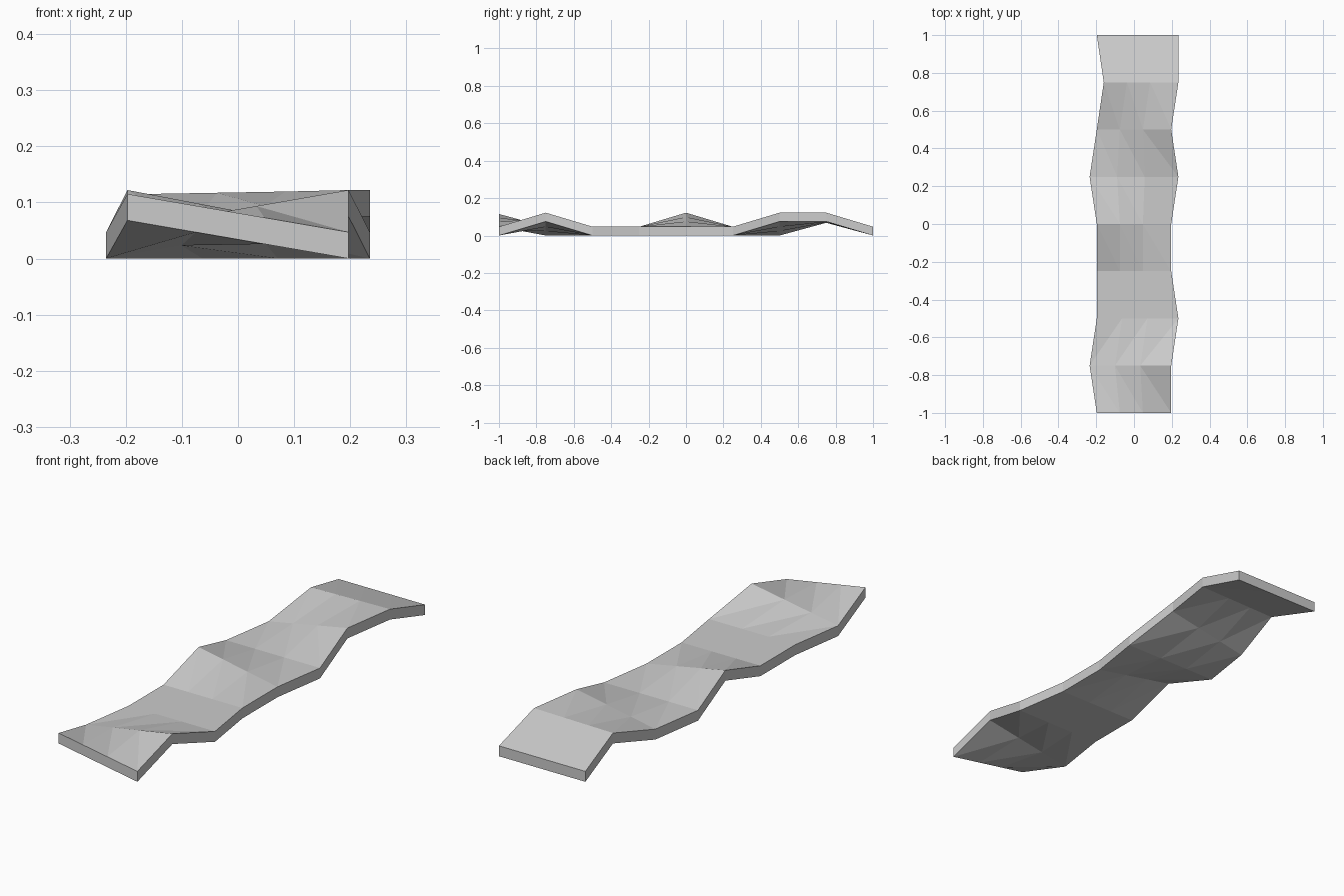
import bpy
import bmesh
from mathutils import Vector

cube = bpy.data.objects.get("Cube")
if cube:
    bpy.data.objects.remove(cube, do_unlink=True)

# One plain grey for the whole plank
grey = bpy.data.materials.new("light grey")
grey.use_nodes = True
colour = (0.6, 0.6, 0.6, 1)
grey.diffuse_color = colour
grey.node_tree.nodes["Principled BSDF"].inputs["Base Color"].default_value = colour

# Top edge of the plank at evenly spaced stations: left x, left z, right x, right z
THICK = 0.047
LOW, HIGH, MID = 0.047, 0.122, 0.115
stations = [
    (-0.197, MID, 0.197, LOW),
    (-0.235, LOW, 0.197, HIGH),
    (-0.197, LOW, 0.235, LOW),
    (-0.197, LOW, 0.197, LOW),
    (-0.197, HIGH, 0.197, LOW),
    (-0.235, LOW, 0.235, LOW),
    (-0.197, LOW, 0.197, HIGH),
    (-0.16, MID, 0.235, HIGH),
    (-0.197, LOW, 0.235, LOW),
]
COLUMNS = (0, 0.31, 0.62, 1)
FLIPPED_ROW = 1  # this row is creased along the other diagonal

bm = bmesh.new()


def layer(drop):
    """Grid of vertices across the plank, lowered by drop."""
    rows = []
    for i, (xa, za, xb, zb) in enumerate(stations):
        a = Vector((xa, -1 + i * 0.25, za - drop))
        b = Vector((xb, -1 + i * 0.25, zb - drop))
        rows.append([bm.verts.new(a.lerp(b, t)) for t in COLUMNS])
    return rows


top, bottom = layer(0), layer(THICK)

# Creased top and underside
for grid in (top, bottom):
    for i in range(len(stations) - 1):
        for j in range(len(COLUMNS) - 1):
            a, b = grid[i][j], grid[i][j + 1]
            c, d = grid[i + 1][j + 1], grid[i + 1][j]
            if i == FLIPPED_ROW:
                tris = ((a, b, c), (a, c, d))
            else:
                tris = ((a, b, d), (b, c, d))
            for tri in tris:
                bm.faces.new(tri)


# Rim walls
def wall(upper, lower):
    for k in range(len(upper) - 1):
        bm.faces.new((upper[k], upper[k + 1], lower[k + 1], lower[k]))


for end in (0, -1):
    wall(top[end], bottom[end])
    wall([r[end] for r in top], [r[end] for r in bottom])

bmesh.ops.recalc_face_normals(bm, faces=bm.faces)
mesh = bpy.data.meshes.new("wavy_plank")
bm.to_mesh(mesh)
bm.free()
mesh.materials.append(grey)
plank = bpy.data.objects.new("wavy_plank", mesh)
bpy.context.collection.objects.link(plank)
